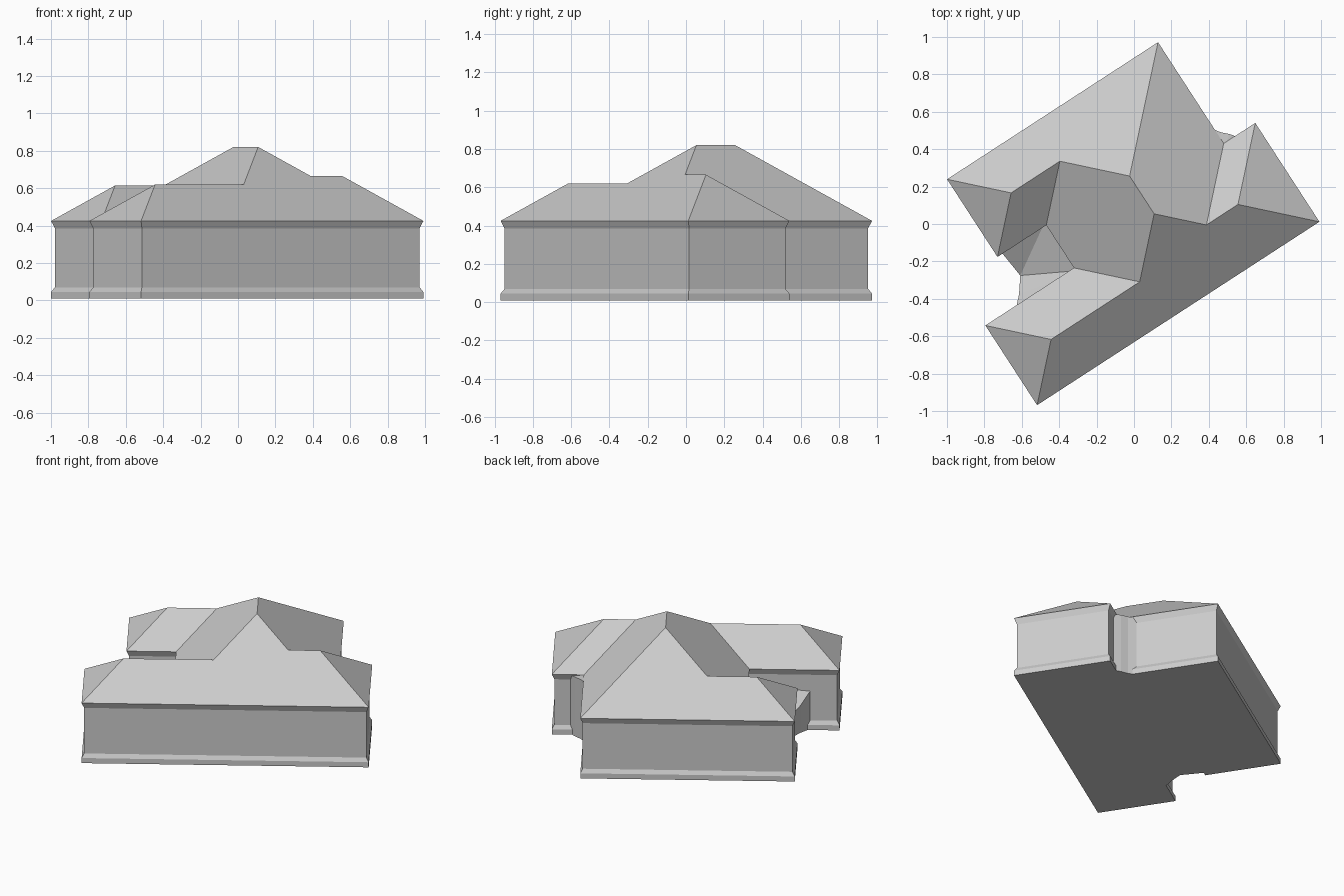
import bpy
import bmesh
from math import radians
from mathutils import Matrix

cube = bpy.data.objects.get("Cube")
if cube:
    bpy.data.objects.remove(cube)

GREY = (0.6, 0.6, 0.6, 1)
grey = bpy.data.materials.new("plain_grey")
grey.use_nodes = True
grey.diffuse_color = GREY
grey.node_tree.nodes["Principled BSDF"].inputs["Base Color"].default_value = GREY

TURN = Matrix.Rotation(radians(33), 4, "Z")   # the house stands askew on its plot
BASE, EAVE, PITCH, INSET = 0.01, 0.425, 0.765, 0.015


def finish(name, bm):
    bmesh.ops.recalc_face_normals(bm, faces=bm.faces)
    bm.transform(TURN)
    mesh = bpy.data.meshes.new(name)
    bm.to_mesh(mesh)
    bm.free()
    mesh.materials.append(grey)
    obj = bpy.data.objects.new(name, mesh)
    bpy.context.collection.objects.link(obj)


def hipped_block(name, u0, u1, v0, v1):
    """Walls with a plinth and a projecting eave, under a hipped roof."""
    bm = bmesh.new()
    rings = []
    levels = ((BASE, 0), (0.045, 0), (0.07, INSET), (0.385, INSET), (EAVE, 0))
    for z, i in levels:
        corners = ((u0 + i, v0 + i), (u1 - i, v0 + i), (u1 - i, v1 - i), (u0 + i, v1 - i))
        rings.append([bm.verts.new((u, v, z)) for u, v in corners])
    bm.faces.new(rings[0])
    for low, high in zip(rings, rings[1:]):
        for k in range(4):
            n = (k + 1) % 4
            bm.faces.new((low[k], low[n], high[n], high[k]))
    # ridge along the longer side
    half = min(u1 - u0, v1 - v0) / 2
    top = EAVE + half * PITCH
    a, b, c, d = rings[-1]
    p = bm.verts.new((u0 + half, v0 + half, top))
    q = bm.verts.new((u1 - half, v1 - half, top))
    if u1 - u0 > v1 - v0:
        roof = ((a, b, q, p), (b, c, q), (c, d, p, q), (d, a, p))
    else:
        roof = ((a, b, p), (b, c, q, p), (c, d, q), (d, a, p, q))
    for face in roof:
        bm.faces.new(face)
    finish(name, bm)


def infill(name, outline):
    """Solid infill on an outline of (u, v, top height) points."""
    bm = bmesh.new()
    low = [bm.verts.new((u, v, BASE)) for u, v, z in outline]
    high = [bm.verts.new((u, v, z)) for u, v, z in outline]
    bm.faces.new(low)
    cap = bm.faces.new(high)
    for k in range(len(outline)):
        n = (k + 1) % len(outline)
        bm.faces.new((low[k], low[n], high[n], high[k]))
    bmesh.ops.triangulate(bm, faces=[cap])
    finish(name, bm)


# Main hall and the three lower wings running into it
hipped_block("main_hall", -0.397, 0.637, -0.53, 0.745)
hipped_block("front_west_wing", -0.962, 0.15, -0.53, -0.022)
hipped_block("back_west_wing", -0.708, 0.15, 0.25, 0.745)
hipped_block("east_wing", -0.1, 0.838, -0.53, 0.10)

# Sunken court between the west wings, and the filled corner by the east wing
infill("court_floor", ((-0.36, -0.06, 0.34), (-0.36, 0.29, 0.34), (-0.68, 0.29, 0.26),
                       (-0.66, 0.10, 0.16), (-0.72, 0.02, 0.2), (-0.80, -0.06, 0.3)))
infill("east_corner_fill", ((0.60, 0.06, EAVE), (0.74, 0.06, 0.41), (0.69, 0.125, 0.42),
                            (0.655, 0.16, 0.42), (0.60, 0.24, EAVE)))
